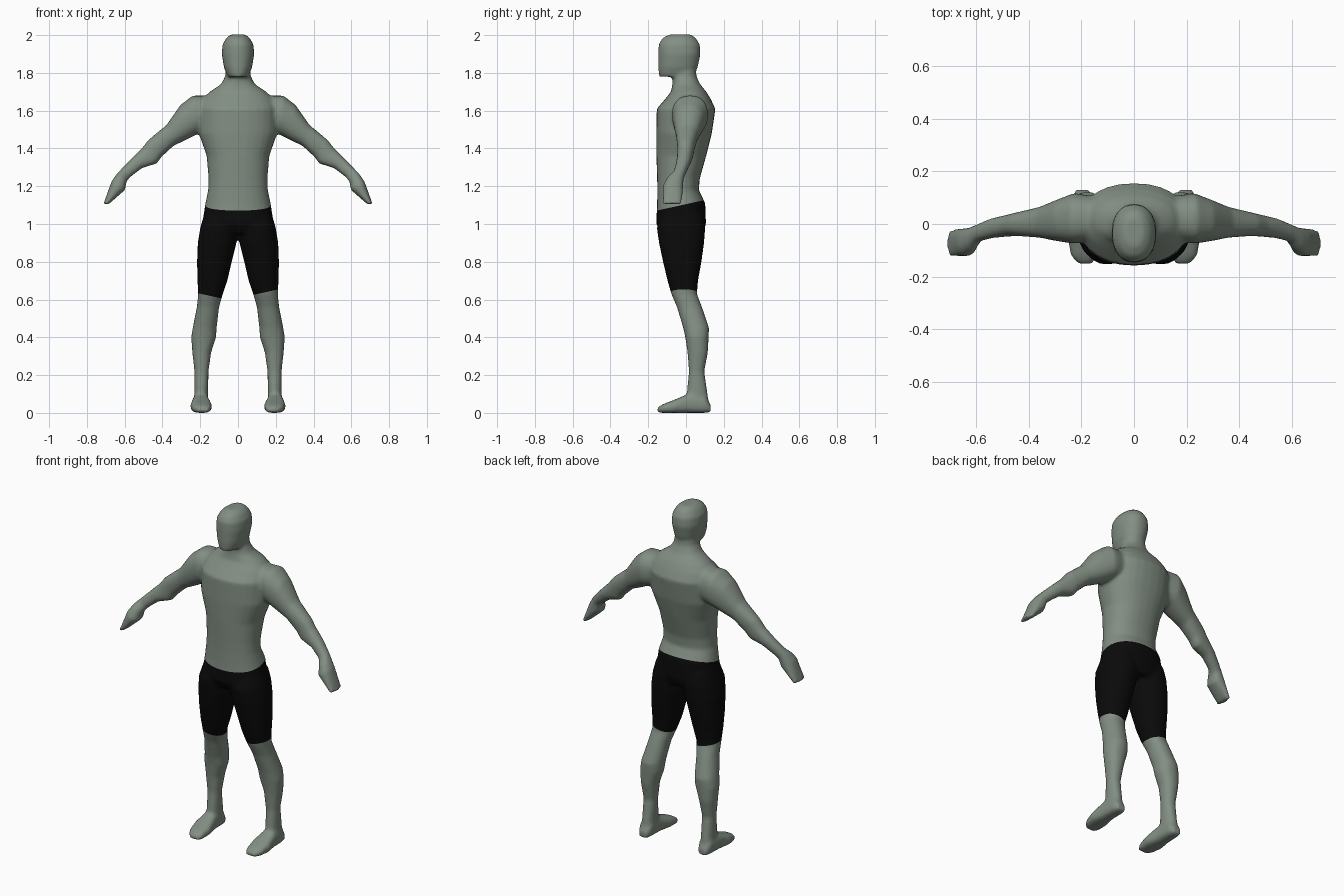
import bpy, bmesh, math
from mathutils import Vector

if "Cube" in bpy.data.objects:
    bpy.data.objects.remove(bpy.data.objects["Cube"])

SIDES = 28


def material(name, rgb):
    m = bpy.data.materials.new(name)
    m.diffuse_color = (*rgb, 1)
    m.use_nodes = True
    m.node_tree.nodes["Principled BSDF"].inputs["Base Color"].default_value = m.diffuse_color
    return m


skin = material("grey_green_skin", (0.225, 0.272, 0.228))
black = material("black_cloth", (0.003, 0.003, 0.003))

bm = bmesh.new()


def loft(rings, power=2.2):
    """Closed tube through rings given as (centre, half axis a, half axis b)."""
    loops = []
    for c, a, b in rings:
        loop = []
        for i in range(SIDES):
            t = 2 * math.pi * i / SIDES
            ca, sa = math.cos(t), math.sin(t)
            u = math.copysign(abs(ca) ** (2 / power), ca)
            v = math.copysign(abs(sa) ** (2 / power), sa)
            loop.append(bm.verts.new(c + a * u + b * v))
        loops.append(loop)
    for p, q in zip(loops, loops[1:]):
        for i in range(SIDES):
            j = (i + 1) % SIDES
            bm.faces.new((p[i], p[j], q[j], q[i]))
    bm.faces.new(loops[0][::-1])
    bm.faces.new(loops[-1])


def level(z, y0, y1, x0, x1):
    """Horizontal ring from its extents."""
    return (Vector(((x0 + x1) / 2, (y0 + y1) / 2, z)),
            Vector(((x1 - x0) / 2, 0, 0)), Vector((0, (y1 - y0) / 2, 0)))


def upright(y, x0, x1, z0, z1):
    """Ring facing along y, for the feet."""
    return (Vector(((x0 + x1) / 2, y, (z0 + z1) / 2)),
            Vector(((x1 - x0) / 2, 0, 0)), Vector((0, 0, (z1 - z0) / 2)))


def limb(ux, uz, lx, lz, y0, y1):
    """Ring between an upper and a lower outline point, for the arms."""
    return (Vector(((ux + lx) / 2, (y0 + y1) / 2, (uz + lz) / 2)),
            Vector(((ux - lx) / 2, 0, (uz - lz) / 2)),
            Vector((0, (y1 - y0) / 2, 0)))


def mirrored(rings):
    flip = Vector((-1, 1, 1))
    return [tuple(v * flip for v in r) for r in rings]


# head
loft([level(z, f, b, -w, w) for z, f, b, w in (
    (1.78, -.143, .04, .055), (1.83, -.147, .062, .075), (1.90, -.147, .077, .086),
    (1.95, -.145, .073, .082), (1.985, -.125, .052, .062), (2.004, -.085, .025, .036))])

# neck, trunk and hips
loft([level(z, f, b, -w, w) for z, f, b, w in (
    (1.85, -.06, .05, .06), (1.78, -.072, .056, .069), (1.74, -.072, .075, .09),
    (1.70, -.08, .108, .15), (1.66, -.112, .132, .19), (1.61, -.155, .156, .21),
    (1.48, -.158, .137, .208), (1.36, -.157, .107, .166), (1.24, -.153, .073, .156),
    (1.18, -.152, .068, .158), (1.11, -.153, .102, .173), (1.0, -.158, .106, .19),
    (.95, -.13, .09, .16))])

# arm with hand
arm = [limb(*r) for r in (
    (.12, 1.68, .12, 1.50, -.06, .10), (.24, 1.68, .215, 1.475, -.075, .118),
    (.305, 1.63, .285, 1.44, -.065, .092), (.378, 1.525, .34, 1.415, -.052, .065),
    (.475, 1.445, .405, 1.355, -.046, .045), (.51, 1.40, .43, 1.32, -.047, .037),
    (.565, 1.345, .51, 1.295, -.053, .022), (.613, 1.297, .57, 1.248, -.066, 0),
    (.645, 1.262, .59, 1.225, -.10, -.012), (.67, 1.225, .598, 1.18, -.122, -.015),
    (.712, 1.107, .688, 1.102, -.124, -.022))]

# leg down to the ankle
leg = [level(*r) for r in (
    (1.05, -.13, .09, .01, .18), (.98, -.155, .102, .002, .20), (.90, -.143, .096, .008, .213),
    (.80, -.122, .082, .033, .217), (.70, -.098, .064, .056, .215), (.63, -.078, .058, .08, .211),
    (.56, -.048, .085, .10, .218), (.45, -.015, .122, .113, .24), (.40, -.004, .12, .116, .248),
    (.32, .008, .116, .142, .242), (.22, .015, .097, .156, .231), (.11, .005, .113, .158, .231),
    (.03, -.01, .125, .158, .235))]

# foot
foot = [upright(*r) for r in (
    (.13, .17, .222, 0, .045), (.10, .157, .236, 0, .09), (.01, .152, .242, 0, .10),
    (-.06, .138, .252, 0, .07), (-.12, .142, .24, 0, .047), (-.15, .155, .215, 0, .03))]

for part, power in ((arm, 2.3), (leg, 2.2), (foot, 2.8)):
    loft(part, power)
    loft(mirrored(part), power)

bmesh.ops.recalc_face_normals(bm, faces=bm.faces)
mesh = bpy.data.meshes.new("body")
bm.to_mesh(mesh)
bm.free()
body = bpy.data.objects.new("body", mesh)
bpy.context.collection.objects.link(body)

# fuse the parts into one skin
fuse = body.modifiers.new("fuse", 'REMESH')
fuse.mode = 'VOXEL'
fuse.voxel_size = 0.01
relax = body.modifiers.new("relax", 'SMOOTH')
relax.factor = 0.5
relax.iterations = 5
bpy.context.view_layer.update()
fused = bpy.data.meshes.new_from_object(
    body.evaluated_get(bpy.context.evaluated_depsgraph_get()))
body.modifiers.clear()
body.data = fused
fused.materials.clear()
fused.materials.append(skin)
fused.materials.append(black)


# shorts: tilted waistband and hems cut into the skin
def waist(p):
    return p.z - 1.105 - 0.22 * p.y


def hem(p):
    return p.z - (0.64 if p.x > 0 else 0.62) - 0.22 * (abs(p.x) - 0.15)


def cut(faces, point, normal):
    geom = set(faces)
    for f in faces:
        geom.update(f.edges)
        geom.update(f.verts)
    bmesh.ops.bisect_plane(bm, geom=list(geom), plane_co=point, plane_no=normal, dist=1e-5)


bm = bmesh.new()
bm.from_mesh(fused)
cut([f for f in bm.faces if abs(f.calc_center_median().x) < .3
     and .95 < f.calc_center_median().z < 1.25], (0, 0, 1.105), (0, -.22, 1))
for s, z in ((1, .64), (-1, .62)):
    cut([f for f in bm.faces if f.calc_center_median().x * s > 0
         and .5 < f.calc_center_median().z < .75], (s * .15, 0, z), (-.22 * s, 0, 1))
for f in bm.faces:
    c = f.calc_center_median()
    f.smooth = True
    f.material_index = int(abs(c.x) < .3 and waist(c) < 0 < hem(c))
bm.to_mesh(fused)
bm.free()
